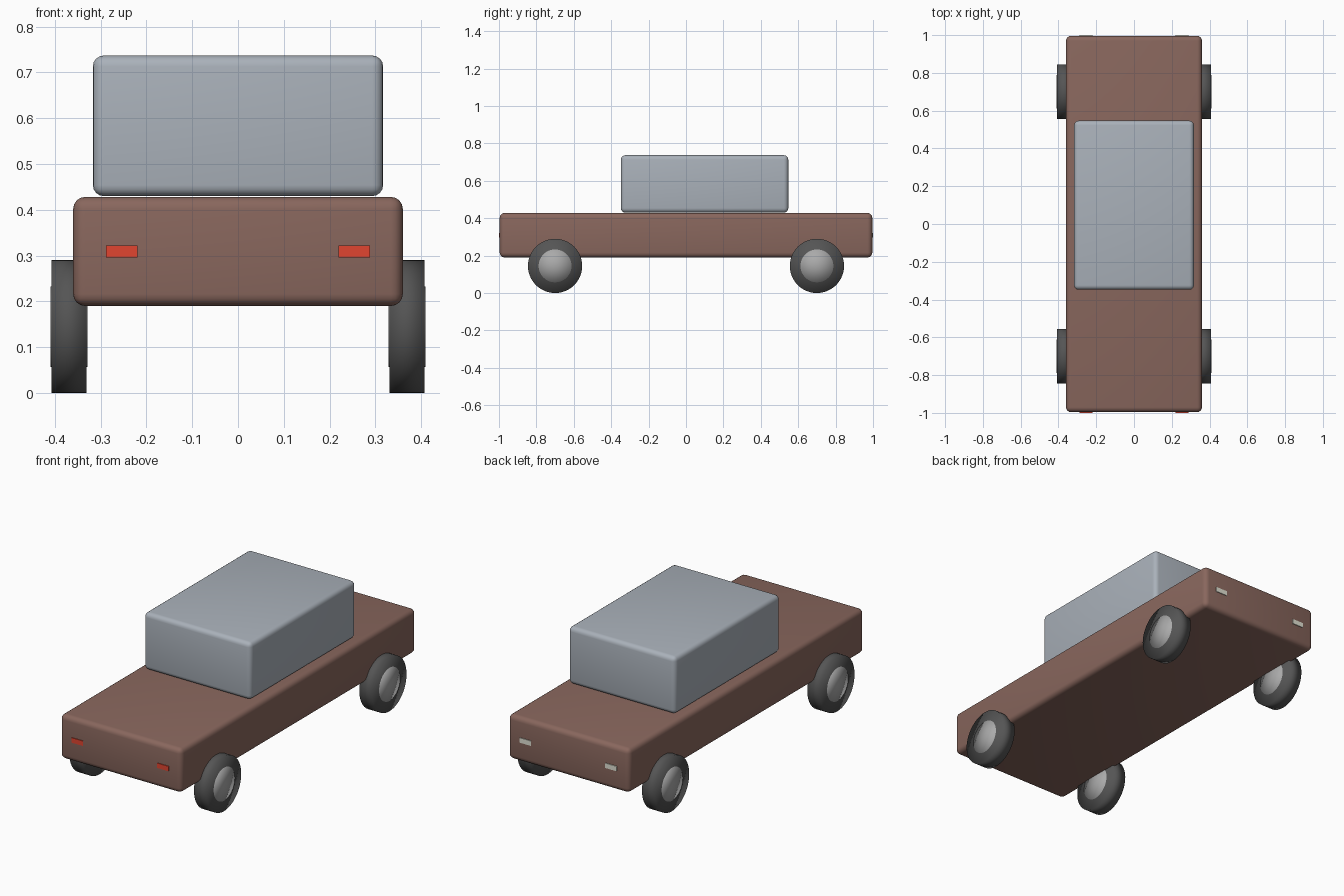
import bpy
import math

if "Cube" in bpy.data.objects:
    bpy.data.objects.remove(bpy.data.objects["Cube"])


def material(name, color):
    m = bpy.data.materials.new(name)
    m.diffuse_color = (*color, 1)
    m.use_nodes = True
    m.node_tree.nodes["Principled BSDF"].inputs["Base Color"].default_value = m.diffuse_color
    return m


BROWN = material("brown_paint", (0.25, 0.135, 0.11))
GLASS = material("pale_blue_grey", (0.40, 0.44, 0.49))
RUBBER = material("dark_rubber", (0.09, 0.09, 0.09))
METAL = material("hub_metal", (0.40, 0.40, 0.40))
RED = material("red_light", (0.75, 0.06, 0.03))
WHITE = material("white_light", (0.75, 0.75, 0.65))


def box(name, lo, hi, mat, bevel=0.0):
    """Box between two corners, optionally with rounded edges."""
    bpy.ops.mesh.primitive_cube_add(
        size=1, location=[(a + b) / 2 for a, b in zip(lo, hi)])
    ob = bpy.context.object
    ob.name = name
    ob.scale = [b - a for a, b in zip(lo, hi)]
    bpy.ops.object.transform_apply(location=False, rotation=False, scale=True)
    ob.data.materials.append(mat)
    if bevel:
        mod = ob.modifiers.new("rounded_edges", 'BEVEL')
        mod.width = bevel
        mod.segments = 4
        bpy.ops.object.shade_smooth()
    return ob


def disc(name, x, y, z, radius, width, mat):
    """Cylinder lying along the x axis, smooth all over."""
    bpy.ops.mesh.primitive_cylinder_add(
        vertices=48, radius=radius, depth=width, end_fill_type='TRIFAN',
        location=(x, y, z), rotation=(0, math.pi / 2, 0))
    ob = bpy.context.object
    ob.name = name
    ob.data.materials.append(mat)
    bpy.ops.object.shade_smooth()


# Lower body and cabin
box("body", (-0.36, -0.996, 0.19), (0.36, 0.996, 0.428), BROWN, 0.026)
box("cabin", (-0.317, -0.348, 0.43), (0.317, 0.547, 0.737), GLASS, 0.024)

for sx, side in ((-1, "left"), (1, "right")):
    for sy, end, lamp in ((-1, "front", RED), (1, "back", WHITE)):
        # Wheels: tyre with a hub showing on both faces
        x, y = sx * 0.369, sy * 0.70
        disc(f"{end}_{side}_tyre", x, y, 0.145, 0.145, 0.077, RUBBER)
        disc(f"{end}_{side}_hub", x, y, 0.145, 0.088, 0.081, METAL)
        # Small lamps on both ends
        cx = sx * 0.254
        y0, y1 = sorted((sy * 0.98, sy * 1.0))
        box(f"{end}_{side}_light", (cx - 0.034, y0, 0.296),
            (cx + 0.034, y1, 0.322), lamp)
